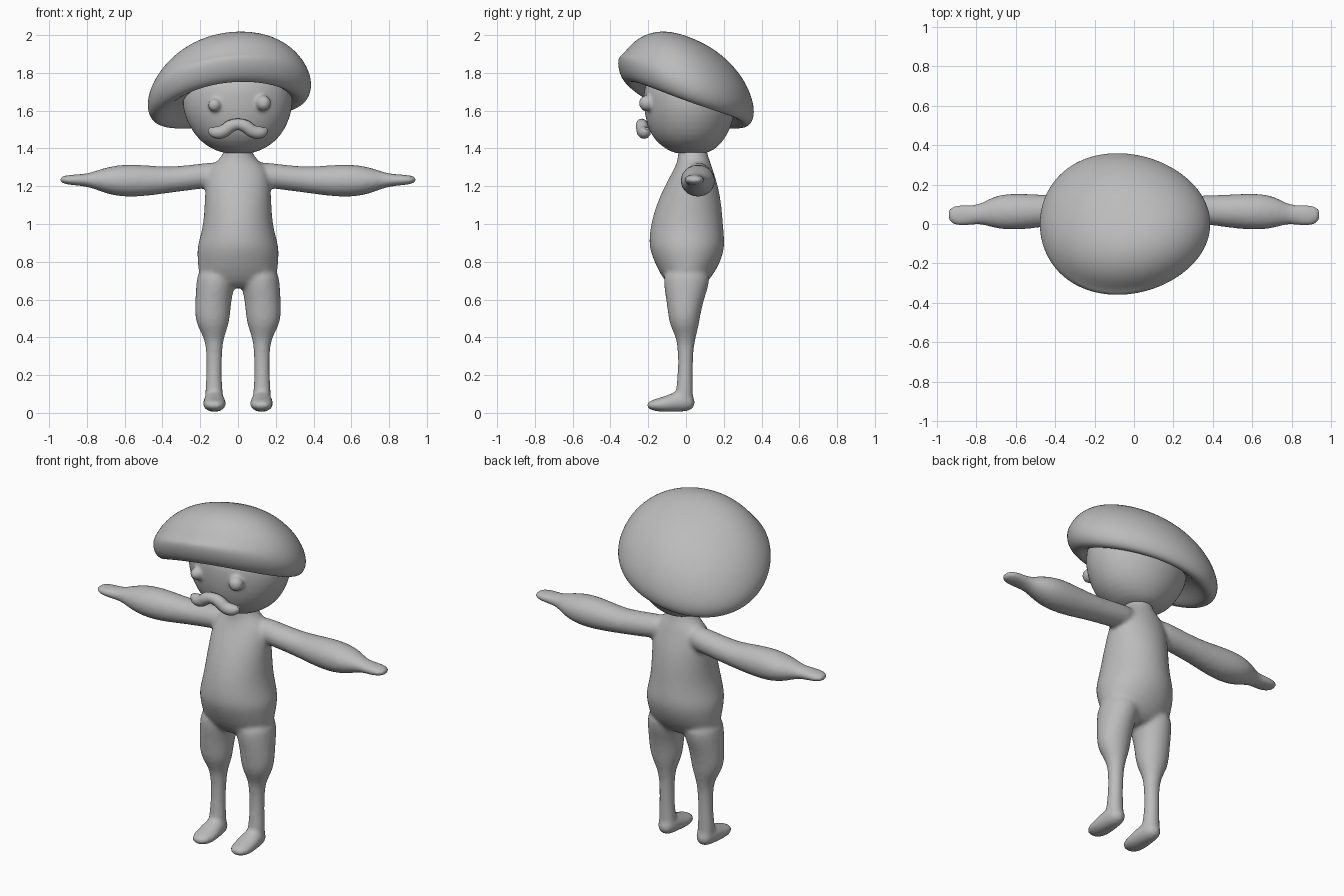
import bpy
import bmesh
import math

cube = bpy.data.objects.get("Cube")
if cube:
    bpy.data.objects.remove(cube, do_unlink=True)

GREY = (0.5, 0.5, 0.5, 1.0)
clay = bpy.data.materials.new("clay grey")
clay.use_nodes = True
clay.diffuse_color = GREY
clay.node_tree.nodes["Principled BSDF"].inputs["Base Color"].default_value = GREY


def skin_rings(bm, rings):
    """Bridge a list of vertex rings and close both ends."""
    count = len(rings[0])
    for low, high in zip(rings, rings[1:]):
        for i in range(count):
            j = (i + 1) % count
            bm.faces.new((low[i], low[j], high[j], high[i]))
    for ring in (rings[0], rings[-1]):
        centre = bm.verts.new(sum((v.co for v in ring), ring[0].co * 0) / count)
        for i in range(count):
            bm.faces.new((centre, ring[i], ring[(i + 1) % count]))


def loft(bm, axis, sections, side=1, count=24):
    """Each section: place on the axis, then low/high limits of the two other axes."""
    rings = []
    for place, a_low, a_high, b_low, b_high in sections:
        ring = []
        for i in range(count):
            angle = math.tau * i / count
            a = (a_low + a_high) / 2 + (a_high - a_low) / 2 * math.cos(angle)
            b = (b_low + b_high) / 2 + (b_high - b_low) / 2 * math.sin(angle)
            x, y, z = {"x": (place, a, b), "y": (a, place, b), "z": (a, b, place)}[axis]
            ring.append(bm.verts.new((side * x, y, z)))
        rings.append(ring)
    skin_rings(bm, rings)


def finish(bm, name, subdivisions, voxel=0):
    """Turn the bmesh into a smooth object, optionally fusing its parts."""
    bmesh.ops.recalc_face_normals(bm, faces=bm.faces)
    mesh = bpy.data.meshes.new(name)
    bm.to_mesh(mesh)
    bm.free()
    mesh.materials.append(clay)
    mesh.shade_smooth()
    obj = bpy.data.objects.new(name, mesh)
    bpy.context.collection.objects.link(obj)
    obj.modifiers.new("round", "SUBSURF").levels = subdivisions
    obj.modifiers["round"].render_levels = subdivisions
    if voxel:
        fuse = obj.modifiers.new("fuse", "REMESH")
        fuse.mode = "VOXEL"
        fuse.voxel_size = voxel
        fuse.use_smooth_shade = True
        soften = obj.modifiers.new("soften", "SMOOTH")
        soften.factor = 0.5
        soften.iterations = 10
    return obj


# Body: torso, neck, arms, legs and feet fused into one skin
TORSO = [
    (0.66, -0.16, 0.16, -0.08, 0.08), (0.72, -0.21, 0.21, -0.13, 0.14),
    (0.80, -0.215, 0.215, -0.17, 0.185), (0.87, -0.22, 0.22, -0.195, 0.205),
    (0.92, -0.205, 0.205, -0.197, 0.205), (1.00, -0.185, 0.185, -0.188, 0.197),
    (1.10, -0.178, 0.178, -0.16, 0.19), (1.20, -0.175, 0.175, -0.115, 0.172),
    (1.28, -0.165, 0.165, -0.07, 0.145), (1.33, -0.12, 0.12, -0.045, 0.13),
    (1.36, -0.08, 0.08, -0.045, 0.115), (1.42, -0.07, 0.07, -0.04, 0.11),
]
ARM = [
    (0.08, 0.0, 0.13, 1.20, 1.335), (0.20, -0.005, 0.14, 1.185, 1.32),
    (0.36, 0.0, 0.145, 1.165, 1.30), (0.48, -0.02, 0.15, 1.147, 1.312),
    (0.60, -0.032, 0.157, 1.14, 1.318), (0.69, -0.027, 0.15, 1.157, 1.303),
    (0.76, -0.005, 0.115, 1.185, 1.28), (0.80, 0.0, 0.095, 1.197, 1.266),
    (0.87, -0.016, 0.102, 1.205, 1.263), (0.92, -0.006, 0.095, 1.21, 1.257),
    (0.945, 0.02, 0.07, 1.222, 1.248),
]
LEG = [
    (0.05, 0.075, 0.175, -0.06, 0.04), (0.12, 0.08, 0.175, -0.055, 0.036),
    (0.20, 0.088, 0.167, -0.043, 0.037), (0.33, 0.083, 0.168, -0.043, 0.038),
    (0.40, 0.075, 0.18, -0.052, 0.052), (0.46, 0.05, 0.218, -0.085, 0.068),
    (0.52, 0.04, 0.23, -0.096, 0.077), (0.60, 0.035, 0.227, -0.105, 0.095),
    (0.68, 0.015, 0.222, -0.12, 0.125), (0.76, 0.0, 0.215, -0.12, 0.13),
]
FOOT = [
    (0.045, 0.10, 0.15, 0.03, 0.08), (0.02, 0.075, 0.175, 0.007, 0.11),
    (-0.05, 0.066, 0.184, 0.004, 0.12), (-0.11, 0.062, 0.188, 0.004, 0.087),
    (-0.17, 0.065, 0.185, 0.008, 0.074), (-0.208, 0.095, 0.155, 0.025, 0.055),
]
bm = bmesh.new()
loft(bm, "z", TORSO)
for side in (-1, 1):
    loft(bm, "x", ARM, side)
    loft(bm, "z", LEG, side)
    loft(bm, "y", FOOT, side)
finish(bm, "body", 1, voxel=0.011)

# Head with eye bumps blended in
HEAD = [
    (1.372, -0.06, 0.06, -0.05, 0.10), (1.39, -0.13, 0.13, -0.10, 0.15),
    (1.44, -0.205, 0.205, -0.165, 0.20), (1.50, -0.25, 0.25, -0.20, 0.235),
    (1.58, -0.29, 0.285, -0.222, 0.262), (1.66, -0.30, 0.295, -0.228, 0.265),
    (1.74, -0.28, 0.28, -0.225, 0.25), (1.80, -0.20, 0.20, -0.17, 0.18),
]
bm = bmesh.new()
loft(bm, "z", HEAD)
for x, z, r in ((-0.125, 1.63, 0.036), (0.135, 1.64, 0.042)):
    ball = bmesh.ops.create_uvsphere(bm, u_segments=16, v_segments=10, radius=r)
    bmesh.ops.translate(bm, verts=ball["verts"], vec=(x, -0.21, z))
finish(bm, "head", 1, voxel=0.009)

# Drooping moustache: a tapered tube, mirrored about the middle
HALF = [(0.15, 1.505, 0.3), (0.14, 1.492, 0.8), (0.11, 1.482, 1.0),
        (0.075, 1.49, 1.0), (0.04, 1.52, 1.0), (0.0, 1.53, 0.85)]
path = [(-x, z, r) for x, z, r in HALF] + [p for p in reversed(HALF[:-1])]
curve = bpy.data.curves.new("moustache", "CURVE")
curve.dimensions = "3D"
curve.bevel_depth = 0.034
curve.bevel_resolution = 4
curve.use_fill_caps = True
spline = curve.splines.new("NURBS")
spline.points.add(len(path) - 1)
for point, (x, z, r) in zip(spline.points, path):
    point.co = (x, -0.235 + 1.2 * x * x, z, 1)
    point.radius = r
spline.use_endpoint_u = True
spline.order_u = 3
curve.materials.append(clay)
bpy.context.collection.objects.link(bpy.data.objects.new("moustache", curve))

# Floppy hat: a lens of scaled outlines laid over a tilted, arched surface
PROFILE = [(0.12, 0.235), (0.35, 0.228), (0.6, 0.195), (0.8, 0.14), (0.93, 0.075),
           (1.0, 0.0), (0.99, -0.06), (0.93, -0.105), (0.83, -0.12), (0.72, -0.09), (0.5, -0.04)]
bm = bmesh.new()
rings = []
for scale, height in PROFILE:
    ring = []
    for i in range(40):
        angle = math.tau * i / 40
        x = -0.045 + scale * (0.437 * math.cos(angle) - 0.04 * math.sin(angle) ** 2)
        y = scale * 0.363 * math.sin(angle)
        z = 1.76 - 0.36 * y + 0.1 * x - 0.25 * x * x + height
        if height > 0:
            z -= 0.5 * max(0, -y) ** 2
        ring.append(bm.verts.new((x, y, z)))
    rings.append(ring)
skin_rings(bm, rings)
finish(bm, "hat", 2)
